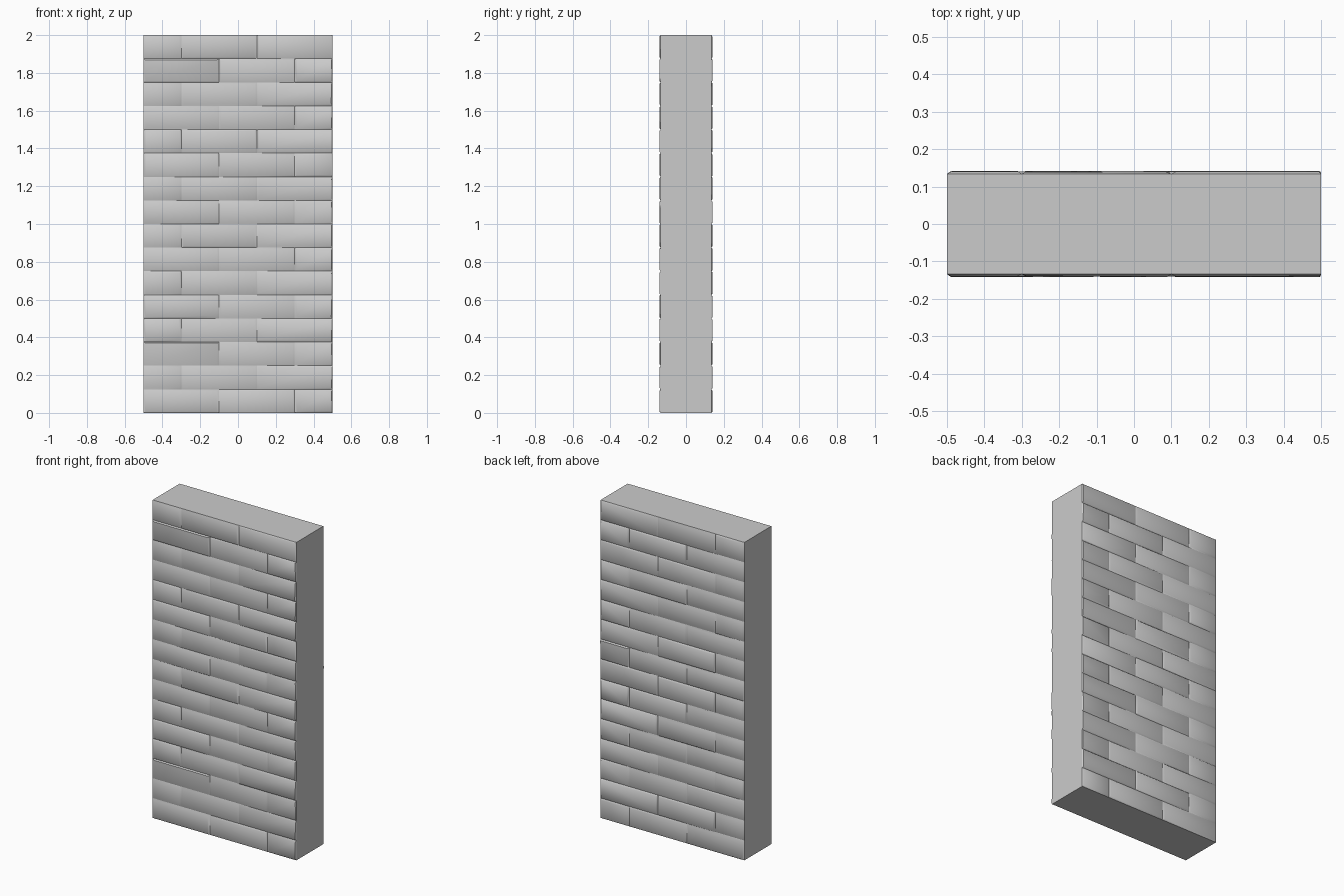
import bpy, bmesh, random

if "Cube" in bpy.data.objects:
    bpy.data.objects.remove(bpy.data.objects["Cube"])

random.seed(4)
W, H, ROWS, BRICK = 0.5, 2.0, 16, 0.4
CORE, FACE = 0.134, 0.140      # joint depth and brick face depth
ROW_H = H / ROWS


def finish(bm, name):
    bmesh.ops.recalc_face_normals(bm, faces=bm.faces)
    mesh = bpy.data.meshes.new(name)
    bm.to_mesh(mesh)
    bm.free()
    obj = bpy.data.objects.new(name, mesh)
    bpy.context.collection.objects.link(obj)
    return obj


def add_brick(bm, x0, x1, z0, z1, side):
    # shallow frustum: outer ring in the joint, slightly uneven inner ring
    outer = [(x0, z0), (x1, z0), (x1, z1), (x0, z1)]
    j = lambda a: random.uniform(-a, a)
    xl, xr = x0 + 0.012, x1 - (0.004 if x1 >= W else 0.012)
    inner = [(xl + j(.003), z0 + .009 + j(.003)), (xr + j(.003), z0 + .009 + j(.003)),
             (xr + j(.003), z1 - .009 + j(.003)), (xl + j(.003), z1 - .009 + j(.003))]
    o = [bm.verts.new((x, side * CORE, z)) for x, z in outer]
    i = [bm.verts.new((x, side * (FACE + j(.0015)), z)) for x, z in inner]
    faces = [bm.faces.new(i)]
    for k in range(4):
        n = (k + 1) % 4
        faces.append(bm.faces.new((o[k], o[n], i[n], i[k])))
    for f in faces:
        f.normal_update()
        f.smooth = True
        if f.normal.y * side < 0:
            f.normal_flip()


# brick faces on both sides, with alternating joints
for name, side in (("front_bricks", -1), ("back_bricks", 1)):
    bm = bmesh.new()
    for r in range(ROWS):
        joints = [-0.1, 0.3] if r % 2 == 0 else [-0.3, 0.1]
        xs = [-W] + joints + [W]
        for x0, x1 in zip(xs, xs[1:]):
            add_brick(bm, x0, x1, r * ROW_H, (r + 1) * ROW_H, side)
    # orientation is already set per brick
    mesh = bpy.data.meshes.new(name)
    bm.to_mesh(mesh)
    bm.free()
    obj = bpy.data.objects.new(name, mesh)
    bpy.context.collection.objects.link(obj)
    bpy.ops.object.select_all(action='DESELECT')
    obj.select_set(True)
    bpy.context.view_layer.objects.active = obj
    bpy.ops.object.shade_smooth_by_angle(angle=0.8)

# plain ends, top and bottom of the wall
bm = bmesh.new()
bmesh.ops.create_cube(bm, size=1)
for v in bm.verts:
    v.co.x *= 2 * W
    v.co.y *= 2 * CORE
    v.co.z = (v.co.z + 0.5) * H
bm.normal_update()
bmesh.ops.delete(bm, geom=[f for f in bm.faces if abs(f.normal.y) > 0.5], context='FACES_ONLY')
finish(bm, "wall_shell")
